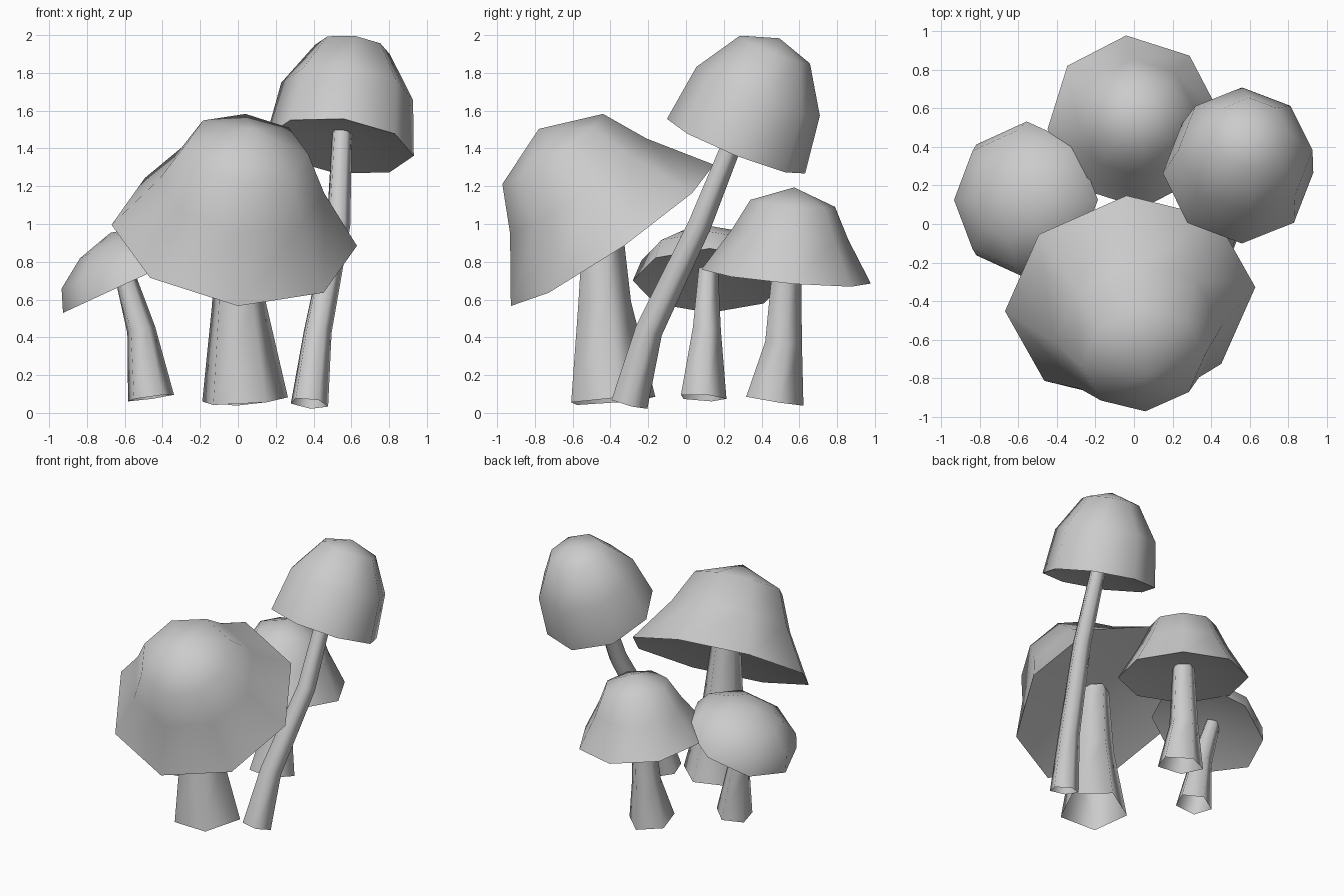
import bpy, bmesh, math
from mathutils import Vector

if "Cube" in bpy.data.objects:
    bpy.data.objects.remove(bpy.data.objects["Cube"])


def finish(name, bm):
    bmesh.ops.recalc_face_normals(bm, faces=bm.faces)
    mesh = bpy.data.meshes.new(name)
    bm.to_mesh(mesh)
    bm.free()
    ob = bpy.data.objects.new(name, mesh)
    bpy.context.collection.objects.link(ob)
    bpy.ops.object.select_all(action='DESELECT')
    ob.select_set(True)
    bpy.context.view_layer.objects.active = ob
    bpy.ops.object.shade_smooth_by_angle(angle=math.radians(80))


def ring(bm, centre, normal, radius, sides, twist):
    n = normal.normalized()
    u = Vector((1, 0, 0))
    u = (u - n * u.dot(n)).normalized()
    v = n.cross(u)
    angles = [twist + 2 * math.pi * i / sides for i in range(sides)]
    return [bm.verts.new(centre + radius * (math.cos(a) * u + math.sin(a) * v)) for a in angles]


def bridge(bm, a, b):
    for i in range(len(a)):
        j = (i + 1) % len(a)
        bm.faces.new((a[i], a[j], b[j], b[i]))


def fan(bm, loop, point):
    tip = bm.verts.new(point)
    for i in range(len(loop)):
        bm.faces.new((loop[i], loop[(i + 1) % len(loop)], tip))


# Cap: eight-sided rings along a tilted axis, with a shallow hollow underneath
def cap(name, centre, axis, profile, twist):
    bm = bmesh.new()
    c, n = Vector(centre), Vector(axis).normalized()
    rings = [ring(bm, c + n * h, n, r, 8, twist) for r, h in profile[:-1]]
    for a, b in zip(rings, rings[1:]):
        bridge(bm, a, b)
    fan(bm, rings[-1], c + n * profile[-1][1])
    fan(bm, rings[0], c + n * profile[0][0] * 0.2)
    finish(name, bm)


# Stem: five-sided open tube along a bent path of (x, y, z, radius)
def stem(name, path):
    bm = bmesh.new()
    pts = [Vector(p[:3]) for p in path]
    rings = []
    for i, p in enumerate(path):
        d = pts[min(i + 1, len(pts) - 1)] - pts[max(i - 1, 0)]
        rings.append(ring(bm, pts[i], d, p[3], 5, math.radians(12)))
    for a, b in zip(rings, rings[1:]):
        bridge(bm, a, b)
    finish(name, bm)


# Large front mushroom
cap("front_cap", (-0.02, -0.39, 0.94), (0.124, -0.564, 0.817),
    [(0.655, 0), (0.44, 0.32), (0.325, 0.56), (0, 0.69)], 0.03)
stem("front_stem", [(0.03, -0.40, 0.065, 0.24), (0.0, -0.44, 0.58, 0.15),
                    (-0.02, -0.45, 1.06, 0.105)])

# Tall leaning mushroom
cap("tall_cap", (0.54, 0.265, 1.412), (0.12, 0.37, 0.92),
    [(0.394, 0), (0.352, 0.315), (0.2, 0.555), (0, 0.62)], 0.05)
stem("tall_stem", [(0.375, -0.305, 0.05, 0.105), (0.42, -0.20, 0.44, 0.078),
                   (0.53, 0.07, 1.0, 0.066), (0.55, 0.275, 1.51, 0.055)])

# Back mushroom
cap("back_cap", (0, 0.53, 0.722), (0.08, 0.09, 1),
    [(0.452, 0), (0.31, 0.225), (0.226, 0.39), (0, 0.475)], 0.09)
stem("back_stem", [(-0.03, 0.46, 0.065, 0.165), (-0.02, 0.51, 0.37, 0.105),
                   (0, 0.53, 0.8, 0.08)])

# Small left mushroom
cap("left_cap", (-0.557, 0.125, 0.70), (-0.42, 0, 0.91),
    [(0.407, 0), (0.36, 0.12), (0.204, 0.225), (0, 0.28)], 0)
stem("left_stem", [(-0.465, 0.085, 0.08, 0.13), (-0.515, 0.105, 0.44, 0.08),
                   (-0.61, 0.115, 0.76, 0.055)])
